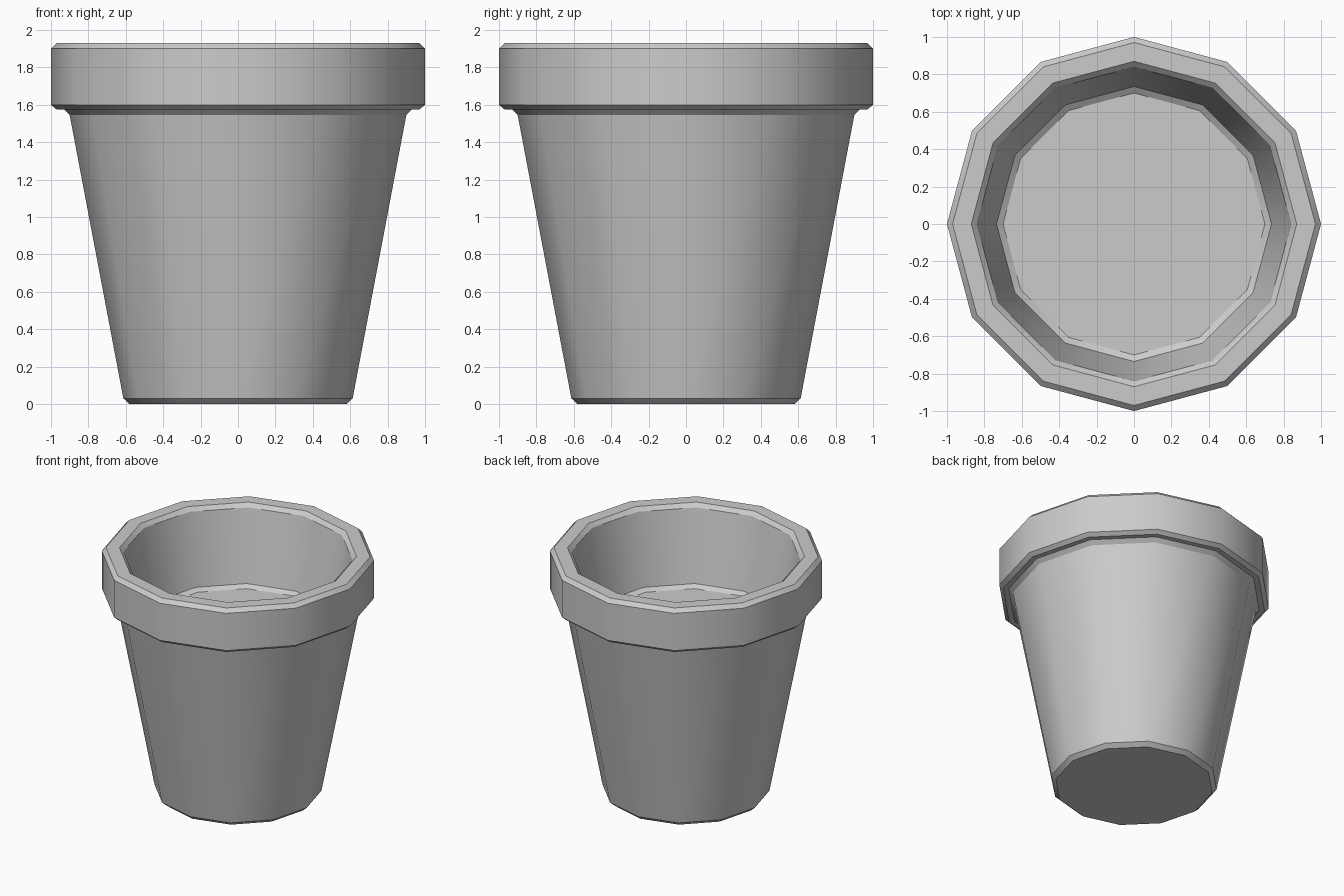
import bpy, bmesh, math

if "Cube" in bpy.data.objects:
    bpy.data.objects.remove(bpy.data.objects["Cube"])

SIDES = 12


def lathe(name, profile):
    """Spin (radius, z) points into a 12-sided solid capped at both ends."""
    bm = bmesh.new()
    rings = []
    for r, z in profile:
        rings.append([bm.verts.new((r * math.cos(2 * math.pi * i / SIDES),
                                    r * math.sin(2 * math.pi * i / SIDES), z))
                      for i in range(SIDES)])
    for a, b in zip(rings, rings[1:]):
        for i in range(SIDES):
            j = (i + 1) % SIDES
            bm.faces.new((a[i], a[j], b[j], b[i]))
    bm.faces.new(rings[0][::-1])
    bm.faces.new(rings[-1])
    mesh = bpy.data.meshes.new(name)
    bm.to_mesh(mesh)
    bm.free()
    obj = bpy.data.objects.new(name, mesh)
    bpy.context.collection.objects.link(obj)
    bpy.ops.object.select_all(action='DESELECT')
    obj.select_set(True)
    bpy.context.view_layer.objects.active = obj
    bpy.ops.object.shade_smooth_by_angle(angle=math.radians(31))
    return obj


# Pot: tapered body, chamfered rim, and shallow recess ending in the soil level
lathe("flower_pot", [
    (0.58, 0.0), (0.613, 0.03),                  # base chamfer
    (0.90, 1.545), (0.93, 1.575),                # body up to the rim
    (0.97, 1.575), (1.0, 1.60),                  # underside of rim
    (1.0, 1.90), (0.97, 1.93),                   # outer rim
    (0.87, 1.93), (0.84, 1.90),                  # inner lip
    (0.735, 1.335), (0.70, 1.31),                # recess and soil edge
])
